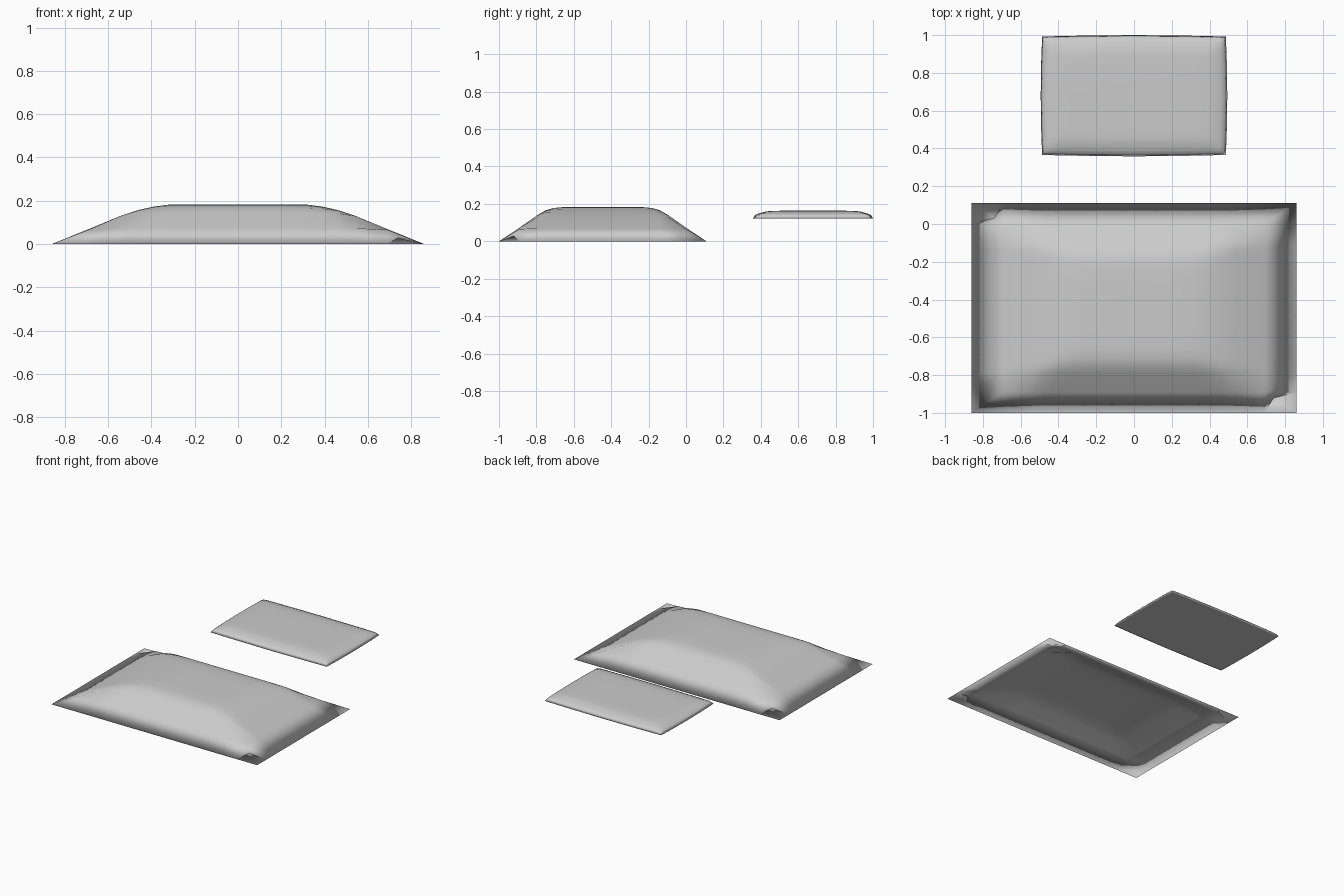
import bpy, math

if "Cube" in bpy.data.objects:
    bpy.data.objects.remove(bpy.data.objects["Cube"])


def profile(pts, d):
    # height at distance d in from the rim
    for (d0, h0), (d1, h1) in zip(pts, pts[1:]):
        if d <= d1:
            return h0 + (h1 - h0) * (d - d0) / (d1 - d0)
    return pts[-1][1]


def smooth_min(a, b, k):
    h = max(k - abs(a - b), 0) / k
    return min(a, b) - h * h * k * 0.25 * min(1, min(a, b) / k)


def stations(pts, half):
    # mirrored grid lines, placed at the profile's bends
    left = [d - half for d, _ in pts]
    return left + [0] + [-d for d in reversed(left)]


def cushion(name, half, centre, base, prof_x, prof_y, hollow, bow=0.0, k=0.02):
    # puffed top and shallower hollow underside sharing one rim
    hx, hy = half
    xs, ys = stations(prof_x, hx), stations(prof_y, hy)
    w, h = len(xs), len(ys)
    verts, faces, index = [], [], {}
    for side in (1, 0):
        for j, y in enumerate(ys):
            for i, x in enumerate(xs):
                if side == 0 and (i in (0, w - 1) or j in (0, h - 1)):
                    index[side, i, j] = index[1, i, j]
                    continue
                z = smooth_min(profile(prof_x, hx - abs(x)), profile(prof_y, hy - abs(y)), k)
                if not side:
                    z *= hollow
                index[side, i, j] = len(verts)
                verts.append((centre[0] + x * (1 - bow / hx * (y / hy) ** 2),
                              centre[1] + y * (1 - bow / hy * (x / hx) ** 2), base + z))
        for j in range(h - 1):
            for i in range(w - 1):
                f = [index[side, a, b] for a, b in ((i, j), (i + 1, j), (i + 1, j + 1), (i, j + 1))]
                faces.append(f if side else f[::-1])
    me = bpy.data.meshes.new(name)
    me.from_pydata(verts, [], faces)
    for p in me.polygons:
        p.use_smooth = True
    ob = bpy.data.objects.new(name, me)
    bpy.context.collection.objects.link(ob)


# large front cushion
cushion("large_cushion", (0.86, 0.555), (0, -0.445), 0,
        [(0, 0), (0.17, 0.069), (0.32, 0.131), (0.40, 0.157), (0.47, 0.173), (0.54, 0.186), (0.68, 0.188)],
        [(0, 0), (0.11, 0.073), (0.21, 0.143), (0.25, 0.166), (0.29, 0.179), (0.34, 0.187), (0.43, 0.188)], 0.6)

# small raised back cushion
rim = [(0, 0), (0.012, 0.018), (0.035, 0.027), (0.07, 0.037), (0.10, 0.042), (0.16, 0.043)]
cushion("small_cushion", (0.494, 0.321), (0, 0.679), 0.123, rim, rim, 0.0, bow=0.008, k=0.01)
